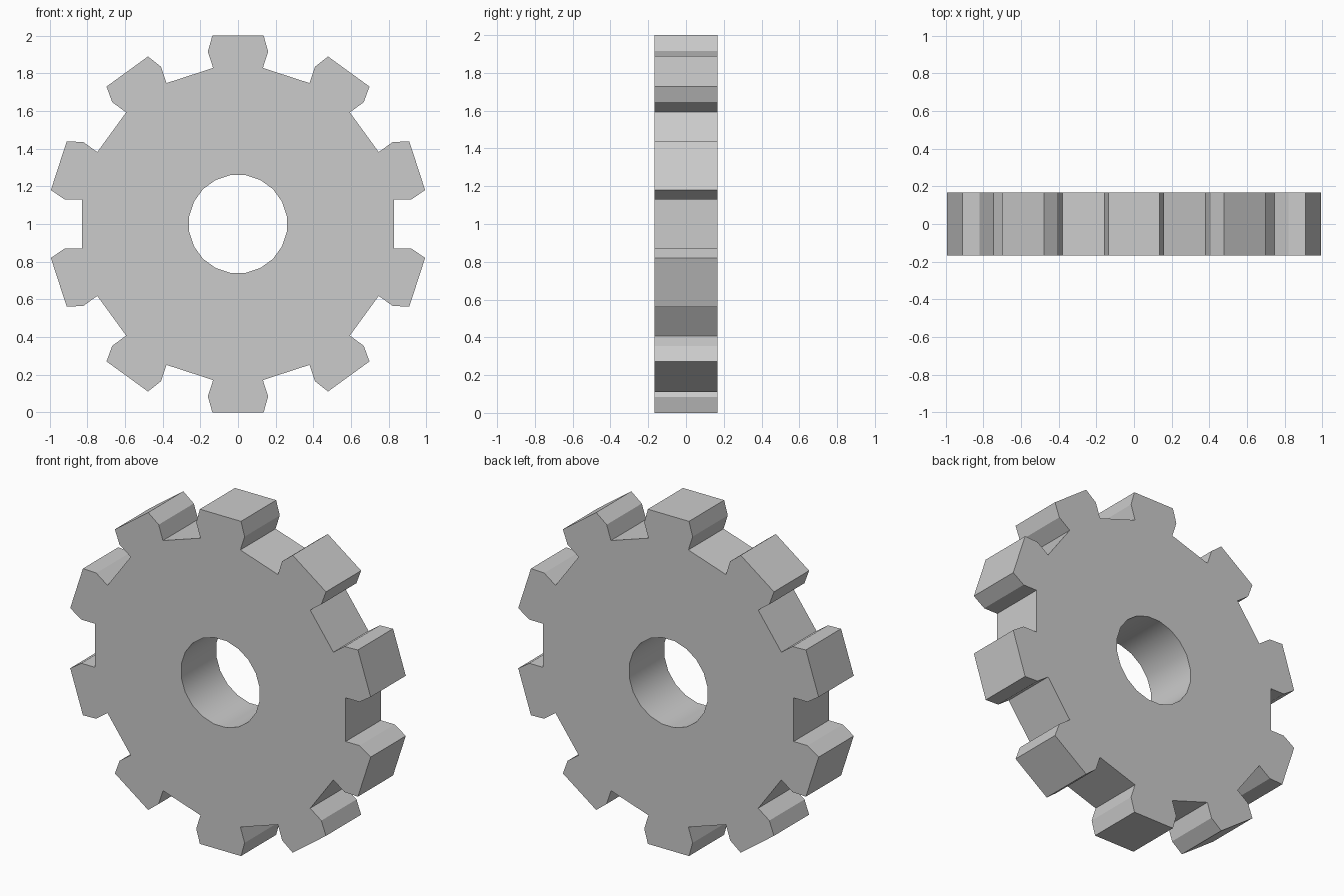
import bpy, bmesh
from math import sin, cos, pi

if "Cube" in bpy.data.objects:
    bpy.data.objects.remove(bpy.data.objects["Cube"])

TEETH, HALF_DEPTH, HUB_Z = 10, 0.166, 1.0
BORE_SIDES, BORE_RADIUS = 20, 0.262

# Right half of one tooth: (sideways, outward)
half = [(0.136, 1.0), (0.16, 0.915), (0.132, 0.828)]
tooth = [(-x, r) for x, r in reversed(half)] + half

# Gear outline: the tooth repeated around the hub
outline = []
for i in range(TEETH):
    a = 2 * pi * i / TEETH
    outline += [(x * cos(a) + r * sin(a), r * cos(a) - x * sin(a)) for x, r in tooth]

# Round bore, flat side up
bore = [(BORE_RADIUS * sin(2 * pi * (i + 0.5) / BORE_SIDES),
         BORE_RADIUS * cos(2 * pi * (i + 0.5) / BORE_SIDES)) for i in range(BORE_SIDES)]

bm = bmesh.new()


def add_loop(points):
    vs = [bm.verts.new((x, -HALF_DEPTH, HUB_Z + z)) for x, z in points]
    return [bm.edges.new((v, vs[(i + 1) % len(vs)])) for i, v in enumerate(vs)]


# Fill between outline and bore, then extrude to thickness
edges = add_loop(outline) + add_loop(bore)
bmesh.ops.triangle_fill(bm, use_beauty=True, use_dissolve=False, edges=edges, normal=(0, -1, 0))
ext = bmesh.ops.extrude_face_region(bm, geom=bm.faces[:], use_keep_orig=True)
moved = [g for g in ext["geom"] if isinstance(g, bmesh.types.BMVert)]
bmesh.ops.translate(bm, verts=moved, vec=(0, 2 * HALF_DEPTH, 0))
bmesh.ops.recalc_face_normals(bm, faces=bm.faces[:])

mesh = bpy.data.meshes.new("gear_wheel")
bm.to_mesh(mesh)
bm.free()
gear = bpy.data.objects.new("gear_wheel", mesh)
bpy.context.collection.objects.link(gear)

# Smooth bore, crisp teeth
bpy.context.view_layer.objects.active = gear
gear.select_set(True)
bpy.ops.object.shade_smooth_by_angle(angle=25 * pi / 180)
